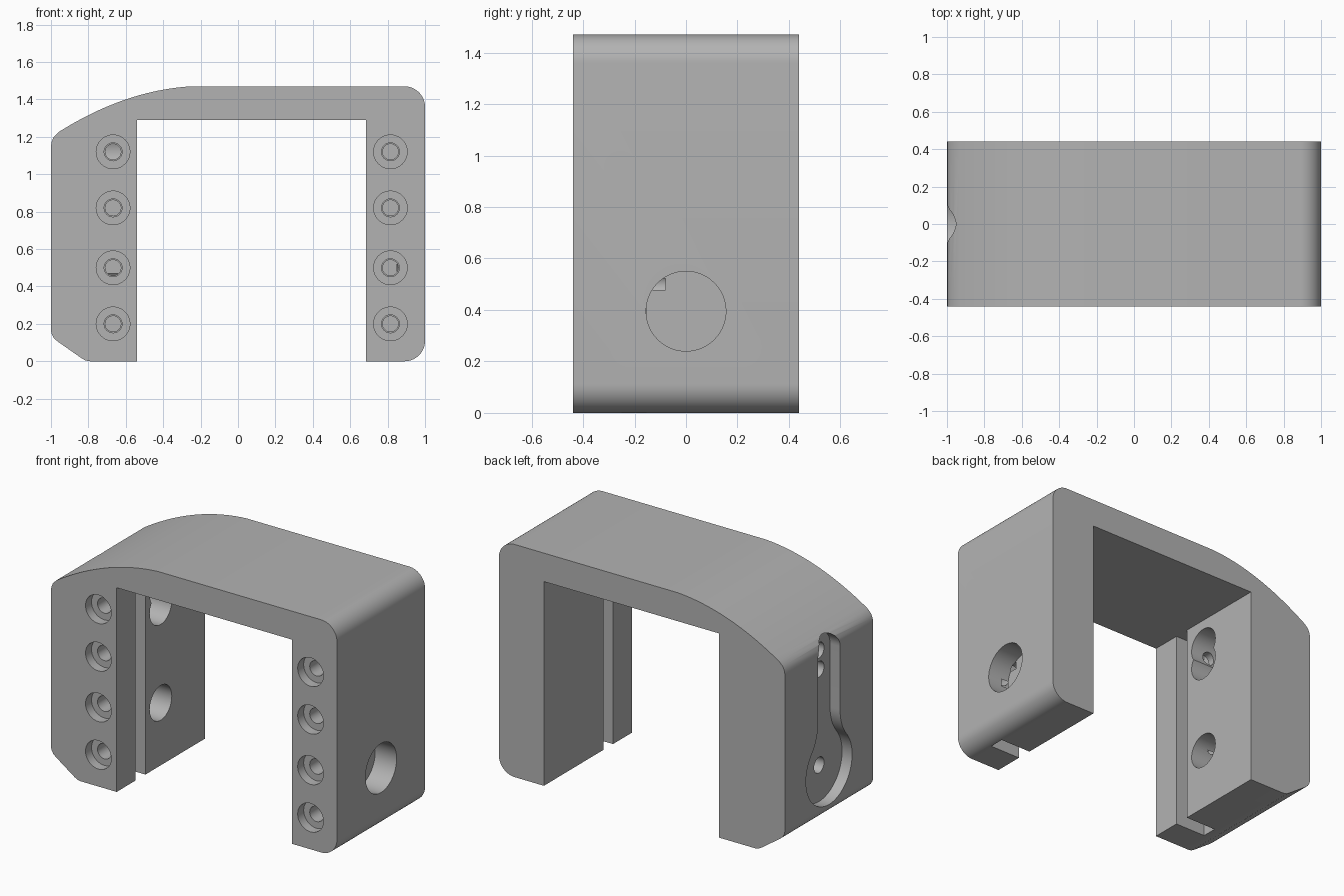
import bpy, bmesh
from math import sin, cos, pi, sqrt, atan2
from mathutils import Vector, Matrix

if "Cube" in bpy.data.objects:
    bpy.data.objects.remove(bpy.data.objects["Cube"])

grey = bpy.data.materials.new("plain_grey")
grey.use_nodes = True
colour = (0.45, 0.45, 0.45, 1)
grey.diffuse_color = colour
grey.node_tree.nodes["Principled BSDF"].inputs["Base Color"].default_value = colour


def arc(cx, cy, r, a0, a1, n):
    return [(cx + r * cos(a0 + (a1 - a0) * i / n), cy + r * sin(a0 + (a1 - a0) * i / n))
            for i in range(n + 1)]


def prism(name, points, axis, lo, hi):
    """Extrude a closed outline along x (outline in y,z), y (x,z) or z (x,y)."""
    place = {"x": lambda a, b, d: (d, a, b),
             "y": lambda a, b, d: (a, d, b),
             "z": lambda a, b, d: (a, b, d)}[axis]
    bm = bmesh.new()
    face = bm.faces.new([bm.verts.new(place(a, b, lo)) for a, b in points])
    ext = bmesh.ops.extrude_face_region(bm, geom=[face])
    moved = [v for v in ext["geom"] if isinstance(v, bmesh.types.BMVert)]
    bmesh.ops.translate(bm, verts=moved, vec=Vector(place(0, 0, hi - lo)))
    bmesh.ops.recalc_face_normals(bm, faces=bm.faces)
    mesh = bpy.data.meshes.new(name)
    bm.to_mesh(mesh)
    bm.free()
    mesh.materials.append(grey)
    obj = bpy.data.objects.new(name, mesh)
    bpy.context.collection.objects.link(obj)
    return obj


def cut(target, points, axis, lo, hi):
    """Subtract a prism from the target and discard the cutter."""
    cutter = prism("cutter", points, axis, lo, hi)
    cutter.hide_render = True
    mod = target.modifiers.new("cut", "BOOLEAN")
    mod.operation, mod.solver, mod.object = "DIFFERENCE", "EXACT", cutter
    bpy.ops.object.select_all(action="DESELECT")
    bpy.context.view_layer.objects.active = target
    target.select_set(True)
    bpy.ops.object.modifier_apply(modifier=mod.name)
    bpy.data.objects.remove(cutter)


def bore(target, a, b, r, axis, lo, hi, n=40):
    cut(target, arc(a, b, r, 0.01, 0.01 + 2 * pi * (n - 1) / n, n - 1), axis, lo, hi)


# Arch-shaped body: straight legs, curved left shoulder, rounded right corners
DEPTH, TOP, INNER_TOP = 0.44, 1.47, 1.29
LEFT, RIGHT = -0.54, 0.685
shoulder = []
for i in range(25):
    u = -0.71 * (1 - i / 24)
    shoulder.append((u - 0.25, TOP + 0.059 * u - 0.403 * u * u))
outline = [(LEFT, 0), (-0.79, 0), (-0.815, 0.004), (-0.836, 0.016), (-0.963, 0.105),
           (-0.983, 0.122), (-0.996, 0.145), (-1, 0.165), (-1, 1.15), (-0.996, 1.175),
           (-0.985, 1.2)]
outline += shoulder
outline += arc(0.89, TOP - 0.11, 0.11, pi / 2, 0, 12)
outline += arc(0.89, 0.11, 0.11, 0, -pi / 2, 12)
outline += [(RIGHT, 0), (RIGHT, INNER_TOP), (LEFT, INNER_TOP)]
body = prism("clamp_bracket", outline, "y", -DEPTH, DEPTH)

# Nut grooves down the inner face of each leg
for x0, x1 in ((LEFT - 0.215, LEFT + 0.1), (RIGHT - 0.1, RIGHT + 0.215)):
    cut(body, [(x0, -0.25), (x1, -0.25), (x1, -0.153), (x0, -0.153)], "z", -0.1, INNER_TOP)

# Keyhole pocket on the outer left-hand face, half outline mirrored
big, slim, low, high = 0.23, 0.11, 0.395, 1.12
rise = 0.325
fillet = (rise ** 2 - big ** 2 + slim ** 2) / (2 * (big - slim))
join = atan2(rise, slim + fillet)
half = arc(0, low, big, -pi / 2, join, 24)
half += arc(slim + fillet, low + rise, fillet, pi + join, pi, 12)[1:]
half += arc(0, high, slim, 0, pi / 2, 12)
keyhole = half + [(-y, z) for y, z in reversed(half[1:-1])]
cut(body, keyhole, "x", -1.2, -0.93)

# Stepped holes from the inner face into the pocket
for z in (low, 1.0, high):
    bore(body, 0, z, 0.11, "x", -0.77, LEFT + 0.1)
for z in (low, 1.0, high):
    bore(body, 0, z, 0.05, "x", -0.96, -0.7, 24)

# Blind round recess on the outer right-hand face
bore(body, 0, low, 0.155, "x", 0.85, 1.2, 64)

# Counterbored screw holes on the front
for x in (-0.668, 0.815):
    for z in (0.2, 0.5, 0.82, 1.12):
        bore(body, x, z, 0.09, "y", -0.6, -DEPTH + 0.06)
        bore(body, x, z, 0.048, "y", -0.6, -0.2, 24)
        bore(body, x, z, 0.042, "y", -0.21, -0.08, 24)

bpy.ops.object.select_all(action="DESELECT")
body.select_set(True)
bpy.context.view_layer.objects.active = body
bpy.ops.object.shade_smooth_by_angle(angle=0.45)
